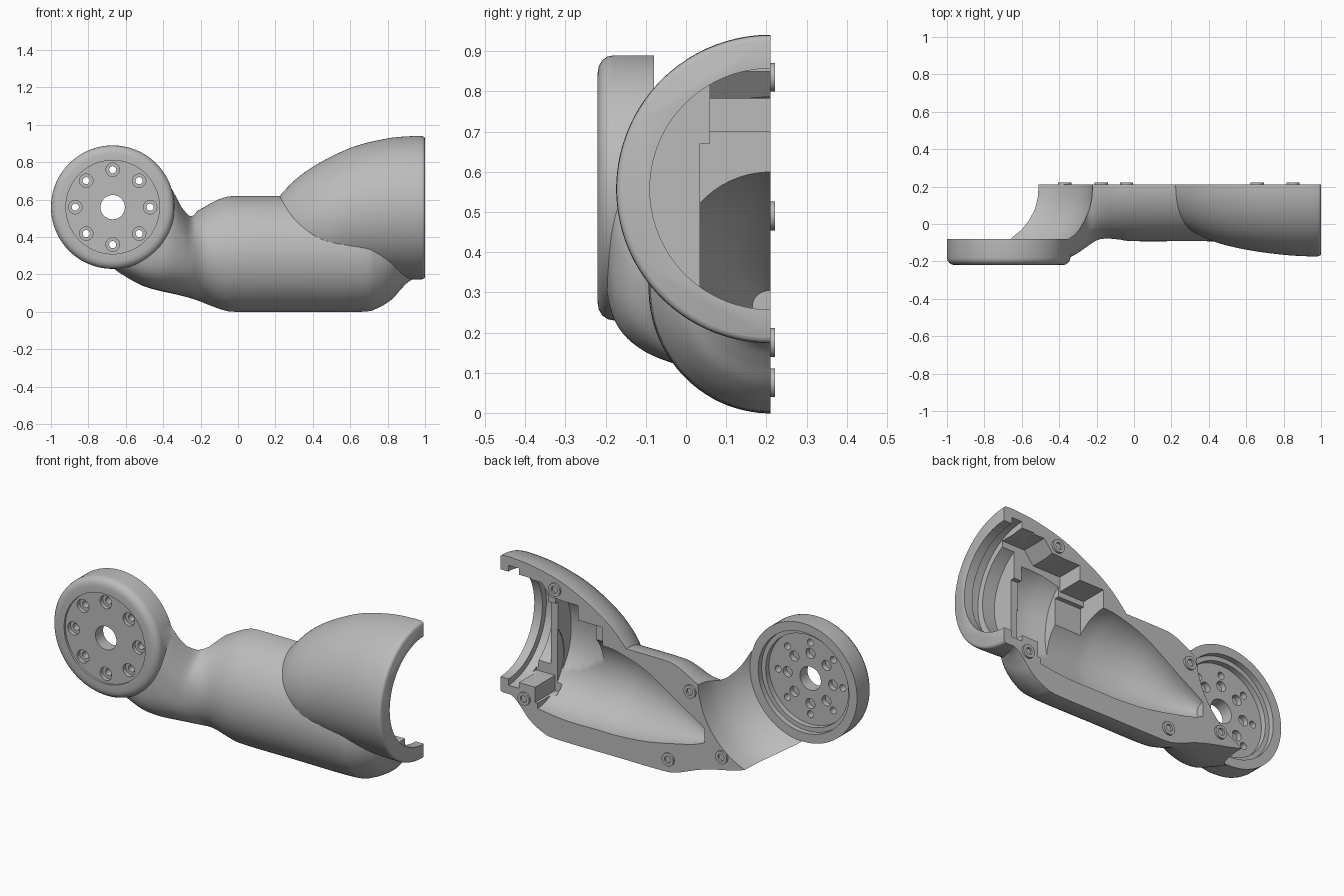
import bpy, bmesh, math
from mathutils import Vector

old = bpy.data.objects.get("Cube")
if old:
    bpy.data.objects.remove(old, do_unlink=True)

SPLIT = 0.21                       # y of the flat mating face
HUB = Vector((-0.67, 0, 0.56))     # centre of the joint disc
MOUTH = Vector((0, SPLIT, 0.557))  # axis of the open bell

grey = bpy.data.materials.new("plain grey")
grey.use_nodes = True
grey.diffuse_color = (0.5, 0.5, 0.5, 1)
grey.node_tree.nodes["Principled BSDF"].inputs["Base Color"].default_value = (0.5, 0.5, 0.5, 1)


def skin(name, rings):
    """Bridge equal rings of points into a closed solid."""
    bm = bmesh.new()
    rows = [[bm.verts.new(p) for p in ring] for ring in rings]
    n = len(rows[0])
    for a, b in zip(rows, rows[1:]):
        for i in range(n):
            j = (i + 1) % n
            bm.faces.new((a[i], a[j], b[j], b[i]))
    bm.faces.new(rows[0])
    bm.faces.new(rows[-1])
    bmesh.ops.recalc_face_normals(bm, faces=bm.faces)
    me = bpy.data.meshes.new(name)
    bm.to_mesh(me)
    bm.free()
    ob = bpy.data.objects.new(name, me)
    bpy.context.collection.objects.link(ob)
    me.materials.append(grey)
    return ob


def smooth_path(rows, steps=5):
    """Catmull-Rom resampling of a list of section tuples."""
    pts = [Vector(r) for r in rows]
    pts = [pts[0]] + pts + [pts[-1]]
    out = []
    for a, b, c, d in zip(pts, pts[1:], pts[2:], pts[3:]):
        for k in range(steps):
            t = k / steps
            out.append(b + (c - a) * t / 2 + (a * 2 - b * 5 + c * 4 - d) * t * t / 2
                       + (b * 3 - a - c * 3 + d) * t ** 3 / 2)
    return out + [pts[-1]]


def loft(name, sections, n=96):
    """Sections are x, bottom, top, half depth, squareness."""
    def power(v, e):
        return math.copysign(abs(v) ** (2 / e), v)
    rings = []
    for x, low, high, ry, e in smooth_path(sections):
        angles = [math.tau * (i + 0.5) / n for i in range(n)]
        rings.append([(x, SPLIT + ry * power(math.sin(a), e),
                       (low + high) / 2 + (high - low) / 2 * power(math.cos(a), e))
                      for a in angles])
    return skin(name, rings)


def lathe(name, profile, centre, axis="y", n=96):
    """Profile is radius and position along the axis."""
    rings = []
    for r, h in profile:
        ring = []
        for i in range(n):
            a = math.tau * (i + 0.5) / n
            u, v = r * math.cos(a), r * math.sin(a)
            ring.append(centre + Vector((u, h, v) if axis == "y" else (h, u, v)))
        rings.append(ring)
    return skin(name, rings)


def rod(name, x, z, r, y0, y1, n=32):
    return lathe(name, [(r, y0), (r, y1)], Vector((x, 0, z)), n=n)


def prism(name, outline, y0, y1):
    return skin(name, [[(x, y, z) for x, z in outline] for y in (y0, y1)])


def combine(base, tool, op):
    mod = base.modifiers.new("bool", "BOOLEAN")
    mod.operation, mod.object, mod.solver = op, tool, "EXACT"
    bpy.context.view_layer.update()
    dg = bpy.context.evaluated_depsgraph_get()
    me = bpy.data.meshes.new_from_object(base.evaluated_get(dg))
    base.modifiers.clear()
    base.data = me
    bpy.data.objects.remove(tool, do_unlink=True)


def finish(ob):
    bpy.ops.object.select_all(action="DESELECT")
    ob.select_set(True)
    bpy.context.view_layer.objects.active = ob
    bpy.ops.object.shade_smooth_by_angle(angle=math.radians(32))


# Solid forms: forearm with neck, bell mouth, joint disc
shell = loft("arm_half_shell", [
    (-0.71, 0.245, 0.7, 0.39, 4), (-0.66, 0.21, 0.7, 0.4, 4), (-0.6, 0.18, 0.71, 0.405, 4),
    (-0.5, 0.136, 0.72, 0.41, 4), (-0.42, 0.113, 0.73, 0.405, 3.6),
    (-0.36, 0.1, 0.71, 0.395, 3.1), (-0.3, 0.086, 0.6, 0.365, 2.6),
    (-0.25, 0.072, 0.532, 0.33, 2.3), (-0.2, 0.055, 0.55, 0.298, 2.1),
    (-0.15, 0.035, 0.578, 0.288, 2), (-0.08, 0.01, 0.61, 0.293, 2),
    (0, 0, 0.62, 0.302, 2), (0.3, 0, 0.62, 0.302, 2), (0.65, 0, 0.62, 0.302, 2),
    (0.74, 0.017, 0.603, 0.286, 2), (0.82, 0.065, 0.56, 0.242, 2),
    (0.87, 0.12, 0.5, 0.185, 2), (0.91, 0.16, 0.45, 0.14, 2), (0.95, 0.18, 0.4, 0.1, 2)])
bell = loft("bell", [(x, c - r, c + r, r, 2) for x, c, r in (
    (0.18, 0.41, 0.16), (0.25, 0.44, 0.21), (0.33, 0.467, 0.26), (0.45, 0.493, 0.312),
    (0.62, 0.533, 0.351), (0.8, 0.553, 0.375), (0.93, 0.557, 0.383),
    (0.98, 0.557, 0.383), (0.994, 0.557, 0.379), (1, 0.557, 0.37))])
disc = lathe("disc", [(0.285, -0.22), (0.303, -0.217), (0.318, -0.208), (0.327, -0.195),
                      (0.33, -0.18), (0.33, -0.05)], HUB)
combine(shell, bell, "UNION")
combine(shell, disc, "UNION")

# Flat mating face
combine(shell, prism("split", [(-2, -1), (2, -1), (2, 2), (-2, 2)], SPLIT, 2), "DIFFERENCE")

# Curved clearance behind the disc, with its stepped rear recess
cuts = [lathe("clearance", [(0.45, 0.4), (0.45, 0.21), (0.446, 0.14), (0.435, 0.08), (0.41, 0.02),
                            (0.378, -0.03), (0.35, -0.06), (0.331, -0.08), (0.28, -0.08),
                            (0.28, -0.11), (0.255, -0.11), (0.255, -0.14)], HUB),
        lathe("front_recess", [(0.25, -0.4), (0.25, -0.208)], HUB),
        rod("hub_hole", HUB.x, HUB.z, 0.065, -0.5, 0.1, 48)]

# Bolt circle: counterbored through holes and larger blind holes at the rear
for k in range(8):
    c, s = math.cos(math.tau * k / 8), math.sin(math.tau * k / 8)
    x, z = HUB.x + 0.2 * c, HUB.z + 0.2 * s
    cuts.append(lathe("bolt_hole", [(0.036, -0.3), (0.036, -0.185), (0.019, -0.185), (0.019, -0.1)],
                      Vector((x, 0, z)), n=32))
    cuts.append(rod("blind_hole", HUB.x + 0.14 * c, HUB.z + 0.14 * s, 0.028, -0.17, -0.1))

# Hollow interior: tapered tube, deep bell chamber, stepped pockets, grooved bore
cuts += [
    loft("tube", [(-0.26, 0.225, 0.305, 0.045, 2), (-0.2, 0.2, 0.345, 0.08, 2),
                  (-0.1, 0.175, 0.405, 0.125, 2), (0.1, 0.135, 0.53, 0.195, 2),
                  (0.28, 0.12, 0.59, 0.232, 2), (0.4, 0.12, 0.6, 0.238, 2),
                  (0.6, 0.12, 0.6, 0.238, 2), (0.77, 0.14, 0.6, 0.23, 2)], 64),
    loft("chamber", [(0.53, 0.2, 0.77, 0.25, 2.2), (0.65, 0.2, 0.785, 0.28, 2.2),
                     (0.765, 0.2, 0.785, 0.29, 2.2)], 64),
    prism("pocket", [(0.37, 0.31), (0.37, 0.67), (0.9, 0.67), (0.9, 0.31)], 0.035, 0.5),
    prism("stepped_pocket", [(0.37, 0.55), (0.37, 0.7), (0.52, 0.7), (0.52, 0.782), (0.69, 0.782),
                             (0.745, 0.85), (0.9, 0.85), (0.9, 0.55)], 0.06, 0.5),
    prism("passage", [(0.74, 0.4), (0.74, 0.17), (0.785, 0.17), (0.785, 0.255), (0.9, 0.255),
                      (0.9, 0.4)], 0.035, 0.5),
    lathe("bore", [(0.3, 0.81), (0.3, 0.885), (0.335, 0.885), (0.335, 0.95), (0.3, 0.95), (0.3, 1.2)],
          MOUTH, "x")]
for tool in cuts:
    combine(shell, tool, "DIFFERENCE")
finish(shell)

# Locating bosses standing on the mating face
for i, (x, z) in enumerate([(0.66, 0.835), (0.85, 0.175), (-0.04, 0.075), (-0.37, 0.175), (-0.175, 0.49)]):
    boss = rod(f"locating_boss_{i + 1}", x, z, 0.036, SPLIT - 0.03, SPLIT + 0.011)
    combine(boss, rod("boss_hole", x, z, 0.019, SPLIT - 0.015, SPLIT + 0.1), "DIFFERENCE")
    finish(boss)
